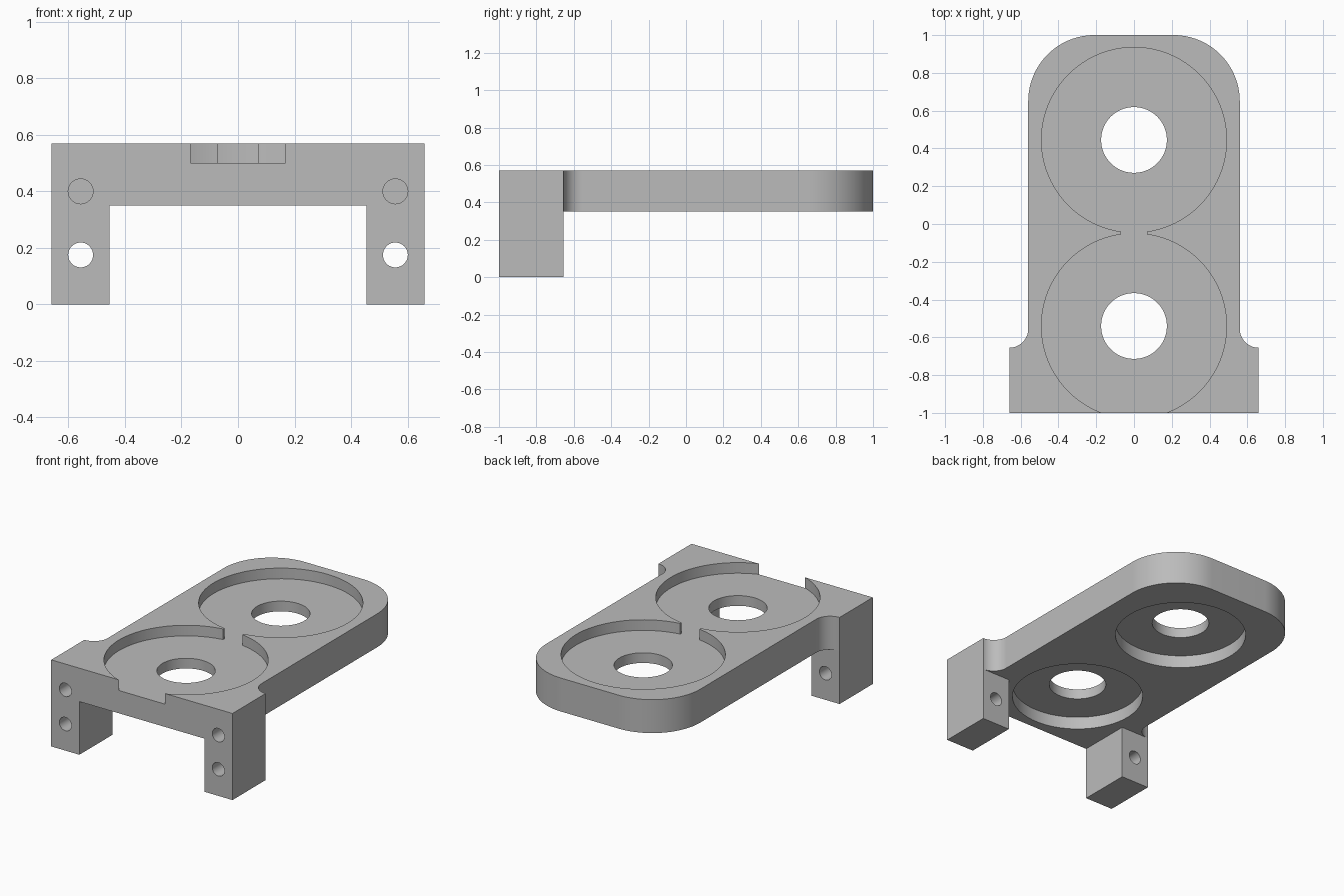
import bpy, bmesh
from math import cos, sin, radians
from mathutils import Matrix, Vector

if "Cube" in bpy.data.objects:
    bpy.data.objects.remove(bpy.data.objects["Cube"], do_unlink=True)

TOP, UNDERSIDE = 0.57, 0.35
FRONT, LEG_BACK = -1.0, -0.655
RING_CENTRES = (0.445, -0.54)

grey = bpy.data.materials.new("mid grey")
grey.use_nodes = True
colour = (0.5, 0.5, 0.5, 1)
grey.diffuse_color = colour
grey.node_tree.nodes["Principled BSDF"].inputs["Base Color"].default_value = colour


def finish(bm, name):
    bmesh.ops.recalc_face_normals(bm, faces=bm.faces)
    mesh = bpy.data.meshes.new(name)
    bm.to_mesh(mesh)
    bm.free()
    mesh.materials.append(grey)
    obj = bpy.data.objects.new(name, mesh)
    bpy.context.collection.objects.link(obj)
    return obj


def box(name, low, high):
    low, high = Vector(low), Vector(high)
    bm = bmesh.new()
    matrix = Matrix.Translation((low + high) / 2) @ Matrix.Diagonal((*(high - low), 1))
    bmesh.ops.create_cube(bm, size=1, matrix=matrix)
    return finish(bm, name)


def cylinder(name, start, end, radius, sides=96):
    start, end = Vector(start), Vector(end)
    axis = end - start
    turn = Vector((0, 0, 1)).rotation_difference(axis).to_matrix().to_4x4()
    bm = bmesh.new()
    bmesh.ops.create_cone(bm, cap_ends=True, segments=sides, radius1=radius,
                          radius2=radius, depth=axis.length,
                          matrix=Matrix.Translation((start + end) / 2) @ turn)
    return finish(bm, name)


def arc(cx, cy, radius, first, last, steps=24):
    angles = [radians(first + (last - first) * i / steps) for i in range(steps + 1)]
    return [(cx + radius * cos(a), cy + radius * sin(a)) for a in angles]


def combine(target, other, operation):
    other.hide_render = True
    mod = target.modifiers.new("combine", 'BOOLEAN')
    mod.operation, mod.solver, mod.object = operation, 'EXACT', other
    bpy.context.view_layer.objects.active = target
    bpy.ops.object.modifier_apply(modifier=mod.name)
    bpy.data.objects.remove(other, do_unlink=True)


# Plate with rounded back corners and filleted front shoulders
half = [(0.66, FRONT)] + arc(0.66, -0.555, 0.1, 270, 180) + arc(0.21, 0.65, 0.35, 0, 90)
outline = half + [(-x, y) for x, y in reversed(half)]
bm = bmesh.new()
face = bm.faces.new([bm.verts.new((x, y, UNDERSIDE)) for x, y in outline])
grown = bmesh.ops.extrude_face_region(bm, geom=[face], use_keep_orig=True)
bmesh.ops.translate(bm, vec=(0, 0, TOP - UNDERSIDE),
                    verts=[v for v in grown["geom"] if isinstance(v, bmesh.types.BMVert)])
bracket = finish(bm, "bracket_plate")

# Front legs
for side in (-1, 1):
    xs = sorted((side * 0.455, side * 0.66))
    leg = box("leg", (xs[0], FRONT, 0), (xs[1], LEG_BACK, UNDERSIDE))
    combine(bracket, leg, 'UNION')

# Round pockets above, shallower seats below and through holes
for y in RING_CENTRES:
    for name, radius, low, high in (("top_pocket", 0.49, 0.50, 0.7),
                                    ("bottom_seat", 0.40, 0.2, 0.433),
                                    ("centre_hole", 0.174, 0.1, 0.8)):
        combine(bracket, cylinder(name, (0, y, low), (0, y, high), radius), 'DIFFERENCE')

# Channel joining the two pockets
combine(bracket, box("channel", (-0.07, -0.12, 0.50), (0.07, 0.03, 0.7)), 'DIFFERENCE')

# Screw holes: blind upper pair, through lower pair
for x in (-0.557, 0.557):
    for z, end in ((0.40, LEG_BACK), (0.175, -0.5)):
        hole = cylinder("screw_hole", (x, FRONT - 0.1, z), (x, end, z), 0.044, 48)
        combine(bracket, hole, 'DIFFERENCE')

# Single material and smooth curved walls with crisp edges
bracket.data.materials.clear()
bracket.data.materials.append(grey)
bpy.ops.object.select_all(action='DESELECT')
bracket.select_set(True)
bpy.context.view_layer.objects.active = bracket
bpy.ops.object.shade_smooth_by_angle(angle=radians(30))
